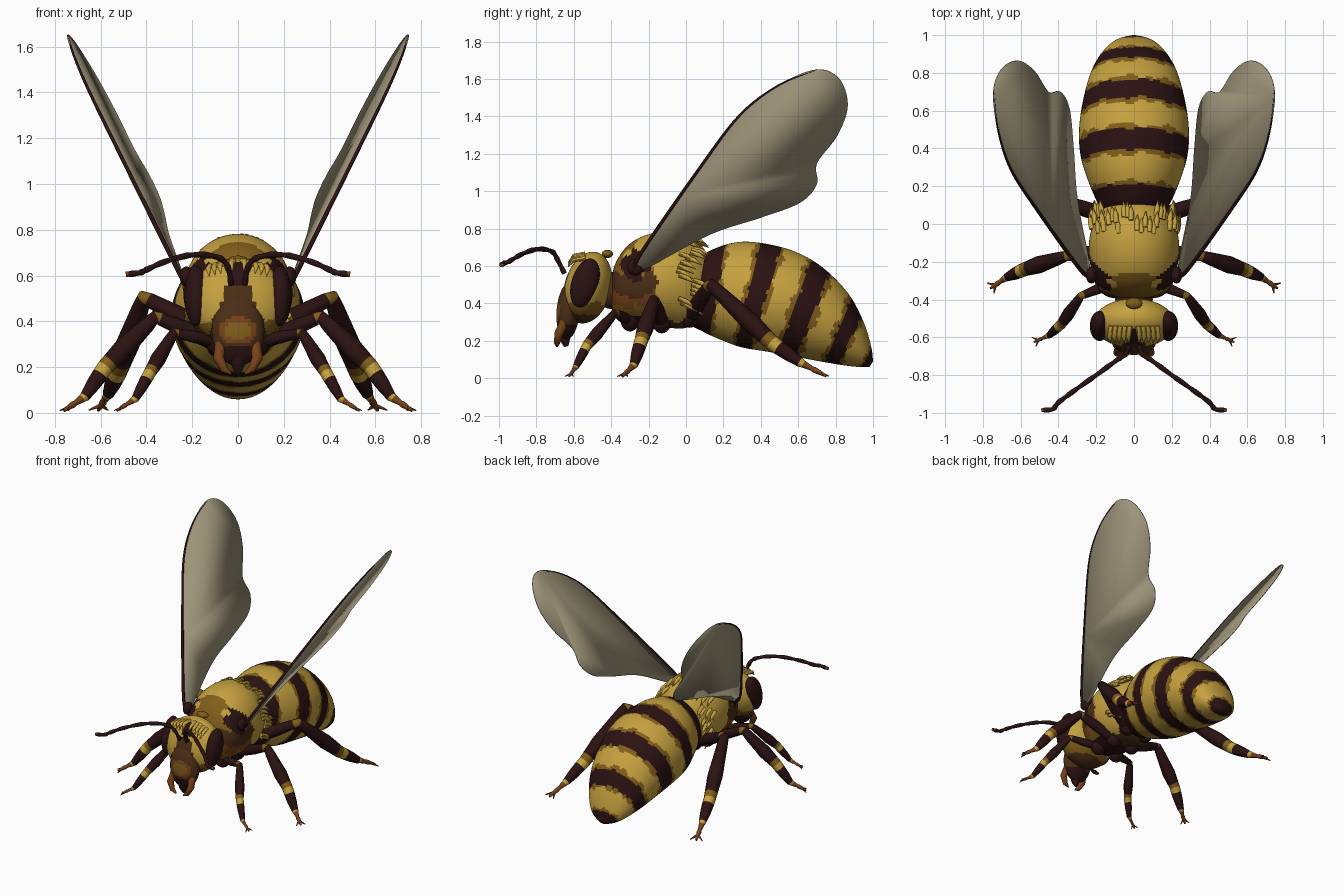
import bpy, bmesh, math, random
from mathutils import Vector, Matrix

random.seed(4)
if "Cube" in bpy.data.objects:
    bpy.data.objects.remove(bpy.data.objects["Cube"])

COLOURS = {
    "yellow": (0.56, 0.355, 0.05), "ochre": (0.22, 0.11, 0.010),
    "brown": (0.07, 0.027, 0.008), "orange": (0.19, 0.055, 0.010),
    "maroon": (0.024, 0.006, 0.006), "wing_grey": (0.34, 0.295, 0.19),
}
NAMES = list(COLOURS)
MATS = []
for name, rgb in COLOURS.items():
    m = bpy.data.materials.new(name)
    m.use_nodes = True
    m.diffuse_color = (*rgb, 1)
    bsdf = m.node_tree.nodes["Principled BSDF"]
    bsdf.inputs["Base Color"].default_value = (*rgb, 1)
    bsdf.inputs["Roughness"].default_value = 0.7
    MATS.append(m)


def finish(name, bm, angle=60):
    """Turn a bmesh into a smooth shaded object."""
    bmesh.ops.recalc_face_normals(bm, faces=bm.faces)
    mesh = bpy.data.meshes.new(name)
    bm.to_mesh(mesh)
    bm.free()
    for m in MATS:
        mesh.materials.append(m)
    ob = bpy.data.objects.new(name, mesh)
    bpy.context.collection.objects.link(ob)
    bpy.ops.object.select_all(action="DESELECT")
    ob.select_set(True)
    bpy.context.view_layer.objects.active = ob
    bpy.ops.object.shade_smooth_by_angle(angle=math.radians(angle))
    return ob


def spline(pts, t):
    """Catmull-Rom point at parameter t along a list of tuples."""
    i = min(int(t), len(pts) - 2)
    f = t - i
    p = [Vector(pts[min(max(k, 0), len(pts) - 1)]) for k in range(i - 1, i + 3)]
    return p[1] + 0.5 * f * (p[2] - p[0] + f * (2 * p[0] - 5 * p[1] + 4 * p[2] - p[3]
                             + f * (3 * (p[1] - p[2]) + p[3] - p[0])))


def skin(bm, rings, paint):
    """Bridge rings of points, close both ends, paint each face by ring, angle and place."""
    vs = [[bm.verts.new(p) for p in r] for r in rings]
    n = len(vs[0])
    for i in range(len(vs) - 1):
        for j in range(n):
            k = (j + 1) % n
            f = bm.faces.new((vs[i][j], vs[i][k], vs[i + 1][k], vs[i + 1][j]))
            f.material_index = NAMES.index(paint(i, j / n, f.calc_center_median()))
    for i in (0, len(vs) - 1):
        f = bm.faces.new(vs[i])
        f.material_index = NAMES.index(paint(min(i, len(vs) - 2), 0, f.calc_center_median()))


def body(name, sections, steps, sides, paint):
    """Loft of ellipses, each given as top y, z, bottom y, z and half width."""
    rings, total = [], (len(sections) - 1) * steps
    for s in range(total + 1):
        ty, tz, by, bz, w = spline([tuple(c) for c in sections], s / steps)
        ring = []
        for j in range(sides):
            a = math.tau * j / sides
            u = (1 + math.cos(a)) / 2
            ring.append((w * math.sin(a), by + (ty - by) * u, bz + (tz - bz) * u))
        rings.append(ring)
    bm = bmesh.new()
    skin(bm, rings, lambda i, u, c: paint((i + 0.5) / steps, u, c))
    return finish(name, bm)


def add_tube(bm, pts, radii, colours, sides=12):
    pts = [Vector(p) for p in pts]
    q, last, rings = None, None, []
    for i, p in enumerate(pts):
        d = (pts[min(i + 1, len(pts) - 1)] - pts[max(i - 1, 0)]).normalized()
        q = d.to_track_quat("Z", "Y") if q is None else last.rotation_difference(d) @ q
        last = d
        rings.append([p + q @ Vector((math.cos(math.tau * j / sides), math.sin(math.tau * j / sides), 0))
                      * radii[i] for j in range(sides)])
    skin(bm, rings, lambda i, u, c: colours if isinstance(colours, str) else colours[i])


def tube(name, *args, **kw):
    bm = bmesh.new()
    add_tube(bm, *args, **kw)
    return finish(name, bm)


def ball(name, centre, scale, tilt, paint, seg=48):
    bm = bmesh.new()
    mat = Matrix.Translation(centre) @ Matrix.Rotation(tilt, 4, "X") @ Matrix.Diagonal((*scale, 1))
    bmesh.ops.create_uvsphere(bm, u_segments=seg, v_segments=seg * 2 // 3, radius=1, matrix=mat)
    for f in bm.faces:
        f.material_index = NAMES.index(paint(f.calc_center_median()))
    return finish(name, bm)


# Abdomen with ragged dark bands
BANDS = [(1.3, 2.35), (3.65, 4.4), (5.5, 6.2), (7.15, 7.8), (9.1, 11)]


def abdomen_paint(t, u, c):
    rag = 0.07 * math.sin(u * 44) + 0.05 * math.sin(u * 107)
    for a, b in BANDS:
        if a + rag * 0.5 < t < b + rag * 0.5:
            return "maroon"
        if a - 0.16 + rag < t < b + 0.13 - rag:
            return "ochre"
    return "yellow"


body("abdomen", [
    (.06, .50, .03, .42, .04), (.08, .64, .02, .30, .15), (.17, .70, .09, .25, .20),
    (.30, .73, .20, .20, .25), (.45, .715, .30, .165, .285), (.60, .67, .42, .145, .29),
    (.74, .585, .56, .12, .27), (.87, .45, .72, .09, .23), (.95, .30, .84, .07, .175),
    (.99, .17, .93, .06, .11), (1.0, .09, .98, .06, .03)], 12, 80, abdomen_paint)


# Thorax
def thorax_paint(t, u, c):
    x, y, z = abs(c.x), c.y, c.z
    rag = 0.015 * math.sin(y * 60 + z * 45)
    root = math.hypot(y + 0.28, z - 0.6)
    if x > 0.12 and root < 0.075 + rag:
        return "maroon"
    if z > 0.62 + rag:
        return "ochre" if y < -0.25 + rag and x < 0.1 + rag else "yellow"
    if y < -0.15 + rag - 0.2 * (z - 0.45):
        if z < 0.33:
            return "maroon"
        if z > 0.57 + rag or z < 0.38 + rag:
            return "ochre"
        return "orange" if z < 0.43 or root > 0.17 else "brown"
    return "yellow" if z > 0.31 + rag else "brown"


body("thorax", [
    (-.40, .52, -.40, .40, .05), (-.375, .62, -.385, .34, .15), (-.30, .72, -.33, .29, .205),
    (-.18, .775, -.20, .275, .235), (-.04, .775, -.10, .27, .235), (.06, .72, .0, .27, .20),
    (.13, .62, .06, .32, .14), (.14, .52, .08, .42, .05)], 8, 64, thorax_paint)
ball("neck", (0, -.40, .47), (.10, .08, .10), 0, lambda c: "brown", 16)


# Head, face and eyes
def head_paint(c):
    x = abs(c.x) + 0.008 * math.sin(c.z * 90)
    if c.y < -0.55 and x < 0.035 + max(0, 0.4 * (0.58 - c.z)):
        return "brown" if c.z < 0.56 else "maroon"
    if c.z < 0.34:
        return "brown"
    return "ochre" if c.z < 0.40 + 0.012 * math.sin(c.x * 50) else "yellow"


def face_paint(c):
    r = math.hypot(c.x / 0.085, (c.z - 0.36) / 0.06)
    if c.y < -0.64 and r < 1:
        return "ochre" if r < 0.68 else "orange"
    return "brown" if c.z > 0.29 else "maroon"


ball("head", (0, -.525, .485), (.215, .125, .195), -0.25, head_paint, 64)
ball("face", (0, -.63, .36), (.115, .062, .155), -0.08, face_paint)
ball("forehead_eye", (0, -.42, .665), (.045, .03, .022), 0, lambda c: "ochre", 16)
tube("tongue", [(0, -.64, .27), (0, -.65, .21), (0, -.64, .17)], [.04, .03, .012], "maroon")


# Legs: coxa, knee, tibia end, ankle, toe and thickness
LEGS = {
    "front": ((.08, -.30, .31), (.28, -.38, .35), (.385, -.53, .175), (.45, -.59, .06), (.53, -.625, .01), .034),
    "middle": ((.08, -.13, .30), (.36, -.17, .42), (.58, -.24, .20), (.67, -.28, .07), (.76, -.34, .01), .046),
    "hind": ((.08, .02, .33), (.41, .13, .505), (.52, .46, .19), (.565, .61, .085), (.61, .75, .012), .052),
}


def leg(name, joints, r, s):
    a, k, t, n, e = [Vector((p[0] * s, p[1], p[2])) for p in joints]
    spec = [(a, .8, "maroon"), (a.lerp(k, .55), .8, "maroon"), (a.lerp(k, .93), .62, "ochre"),
            (k, .6, "maroon"), (k.lerp(t, .15), .72, "maroon"), (k.lerp(t, .65), 1, "maroon"),
            (k.lerp(t, .9), .85, "ochre"), (t, .8, "yellow"), (t.lerp(n, .25), .78, "maroon"),
            (t.lerp(n, .6), .7, "maroon"), (n, .5, "yellow"), (n.lerp(e, .15), .38, "orange"),
            (n.lerp(e, .45), .25, "orange"), (n.lerp(e, .55), .32, "orange"), (e, .14, "orange")]
    bm = bmesh.new()
    add_tube(bm, [p for p, _, _ in spec], [r * f for _, f, _ in spec], [c for _, _, c in spec])
    mid = n.lerp(e, .7)
    for side in (-1, 1):
        out = Vector((-(e - n).y, (e - n).x, 0)) * 0.3 * side
        add_tube(bm, [mid, e + out], [r * .2, r * .06], "orange", sides=6)
    finish(name, bm)


# Wing outline in side profile, laid on a tilted plane
LEADING = [(-.27, .58), (-.24, .67), (.07, 1.12), (.29, 1.41), (.5, 1.57), (.7, 1.65)]
TRAILING = [(.82, 1.6), (.865, 1.46), (.81, 1.3), (.70, 1.15), (.70, 1.04), (.61, .94),
            (.4, .86), (.13, .77), (-.19, .6)]


def on_wing(p, s):
    return Vector((s * (-.13 + .579 * p.y - .117 * p.x), p.x, p.y))


def wing(side, s):
    outline = LEADING + TRAILING + LEADING[:1]
    bm = bmesh.new()
    f = bm.faces.new([bm.verts.new(on_wing(spline(outline, i / 6), s))
                      for i in range(6 * (len(outline) - 1))])
    f.material_index = NAMES.index("wing_grey")
    ob = finish(side + "_wing", bm, 20)
    mod = ob.modifiers.new("thickness", "SOLIDIFY")
    mod.thickness, mod.offset = 0.006, 0
    vein = [on_wing(spline(LEADING, i / 6), s) for i in range(31)]
    tube(side + "_wing_vein", vein, [.012 - .0003 * i for i in range(31)], "maroon", sides=8)
    ball(side + "_wing_root", (s * .225, -.27, .595), (.03, .045, .045), 0, lambda c: "maroon", 16)


ANTENNA = [(.03, -.65, .56), (.045, -.69, .64), (.09, -.72, .68), (.2, -.80, .69),
           (.32, -.885, .66), (.40, -.945, .625), (.43, -.98, .612), (.49, -.985, .605)]

for side, s in (("left", 1), ("right", -1)):
    ball(side + "_eye", (s * .182, -.54, .51), (.052, .072, .135), -0.3, lambda c: "maroon", 32)
    for part, data in LEGS.items():
        leg(f"{side}_{part}_leg", data[:5], data[5], s)
        a = data[0]
        ball(f"{side}_{part}_hip", (s * a[0], a[1], a[2]), (.06, .05, .06), 0, lambda c: "maroon", 16)
    wing(side, s)
    feeler = [spline(ANTENNA, i / 4) for i in range(29)]
    tube(side + "_antenna", [(s * p.x, p.y, p.z) for p in feeler],
         [.013 + .002 * math.sin(i * 2) for i in range(29)], ["maroon"] * 27 + ["orange"], sides=8)
    tube(side + "_jaw", [(s * .075, -.65, .30), (s * .085, -.68, .24), (s * .06, -.69, .19), (s * .03, -.69, .17)],
         [.026, .024, .017, .005], "orange")

# Tufts of hair over the back of the thorax and the brow
bm = bmesh.new()
for s in (1, -1):
    for i in range(22):
        a = math.radians(4 + 5.5 * i)
        y = random.uniform(-.06, .05)
        w = .232 - .5 * max(0, y + .03)
        root = Vector((s * w * math.sin(a), y, .51 + (.262 - max(0, y) * .8) * math.cos(a)))
        tip = root + Vector((s * .015 * math.sin(a), .085, -.045 + .01 * math.cos(a)))
        add_tube(bm, [root, root.lerp(tip, .5) + Vector((0, 0, .008)), tip], [.014, .014, .002], "yellow", sides=6)
    for i in range(5):
        root = Vector((s * (.02 + .025 * i), -.54, .665 - .006 * i))
        add_tube(bm, [root, root + Vector((s * .01, -.06, -.01)), root + Vector((s * .005, -.09, -.045))],
                 [.014, .012, .002], "yellow", sides=6)
finish("hair_tufts", bm)
